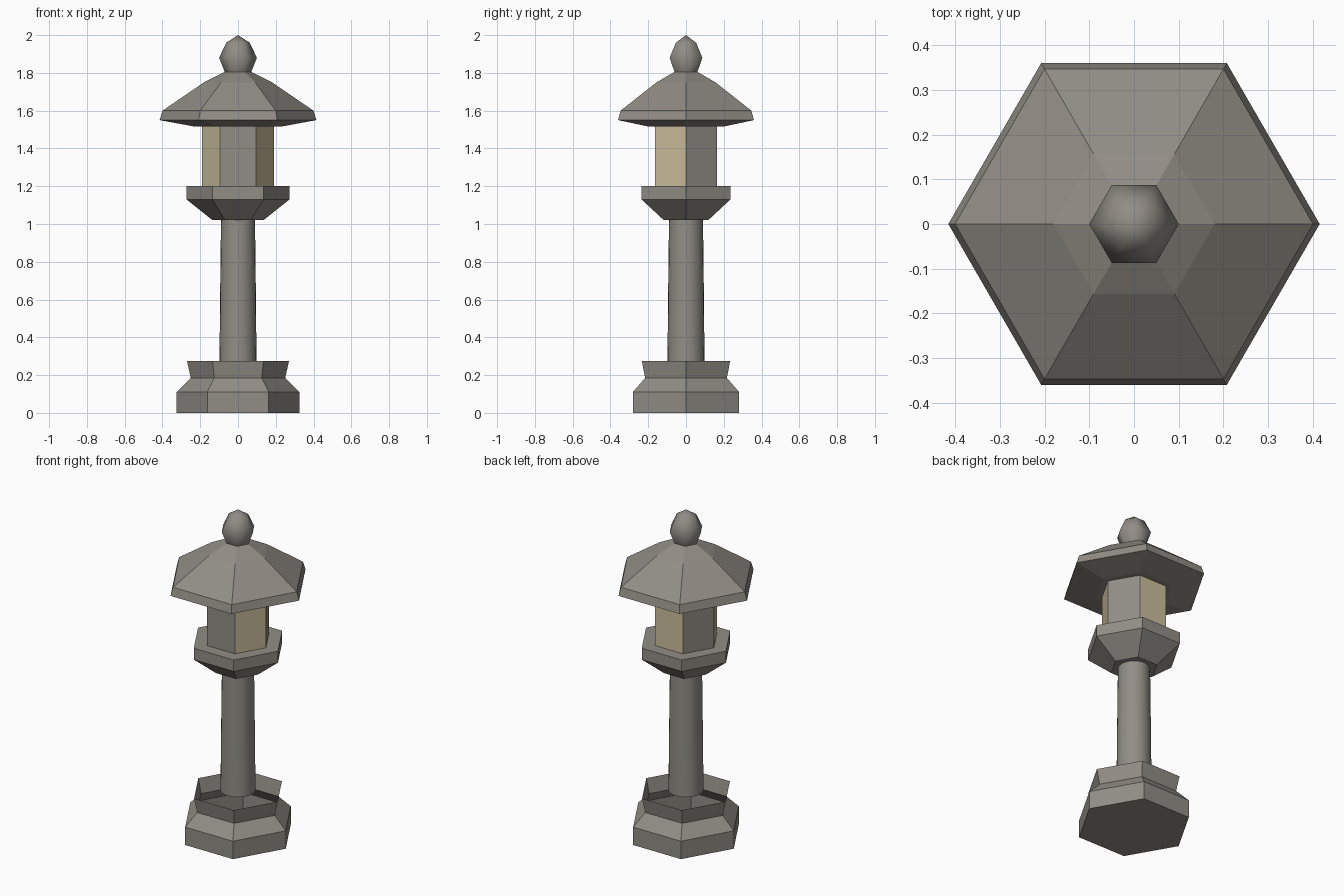
import bpy, bmesh, math

cube = bpy.data.objects.get("Cube")
if cube:
    bpy.data.objects.remove(cube, do_unlink=True)


def material(name, rgb):
    mat = bpy.data.materials.new(name)
    mat.use_nodes = True
    mat.diffuse_color = (*rgb, 1)
    bsdf = next(n for n in mat.node_tree.nodes if n.type == 'BSDF_PRINCIPLED')
    bsdf.inputs["Base Color"].default_value = (*rgb, 1)
    bsdf.inputs["Roughness"].default_value = 0.9
    return mat


STONE = material("weathered stone", (0.285, 0.268, 0.235))
PAPER = material("cream paper", (0.60, 0.52, 0.34))


def turned(name, profile, sides=6, bottom=True, top=True, smooth=None):
    """Stack rings of (radius, height); a zero radius makes a tip."""
    bm = bmesh.new()
    rings = []
    for r, z in profile:
        count = sides if r else 1
        rings.append([bm.verts.new((r * math.cos(math.tau * i / sides),
                                    r * math.sin(math.tau * i / sides), z))
                      for i in range(count)])
    for low, high in zip(rings, rings[1:]):
        for i in range(sides):
            j = (i + 1) % sides
            if len(high) == 1:
                bm.faces.new((low[i], low[j], high[0]))
            else:
                bm.faces.new((low[i], low[j], high[j], high[i]))
    if bottom:
        bm.faces.new(rings[0][::-1])
    if top and len(rings[-1]) > 1:
        bm.faces.new(rings[-1])
    mesh = bpy.data.meshes.new(name)
    bm.to_mesh(mesh)
    bm.free()
    obj = bpy.data.objects.new(name, mesh)
    bpy.context.collection.objects.link(obj)
    mesh.materials.append(STONE)
    if smooth:
        bpy.ops.object.select_all(action='DESELECT')
        obj.select_set(True)
        bpy.context.view_layer.objects.active = obj
        bpy.ops.object.shade_smooth_by_angle(angle=math.radians(smooth))
    return obj


# Stepped foot, hollow and open at the top
turned("base", [(0.325, 0), (0.325, 0.11), (0.25, 0.185), (0.27, 0.275)], top=False)

# Slightly tapered round post
turned("post", [(0.098, 0.275), (0.095, 0.6), (0.09, 1.03)], sides=24, smooth=40)

# Tray under the lamp
turned("tray", [(0.135, 1.02), (0.272, 1.13), (0.272, 1.2)])

# Lamp box with paper panes on every other side
lamp = turned("lamp_box", [(0.19, 1.2), (0.19, 1.52)])
lamp.data.materials.append(PAPER)
for face in lamp.data.polygons:
    if abs(face.normal.z) < 0.5:
        side = round((math.degrees(math.atan2(face.normal.y, face.normal.x)) - 30) / 60)
        face.material_index = side % 2

# Six-sided roof with a sloping underside
turned("roof", [(0.225, 1.515), (0.415, 1.55), (0.4, 1.6), (0.18, 1.75), (0.065, 1.808)])

# Bud on top
turned("finial", [(0.068, 1.8), (0.1, 1.88), (0.062, 1.96), (0, 2.0)], smooth=61)
